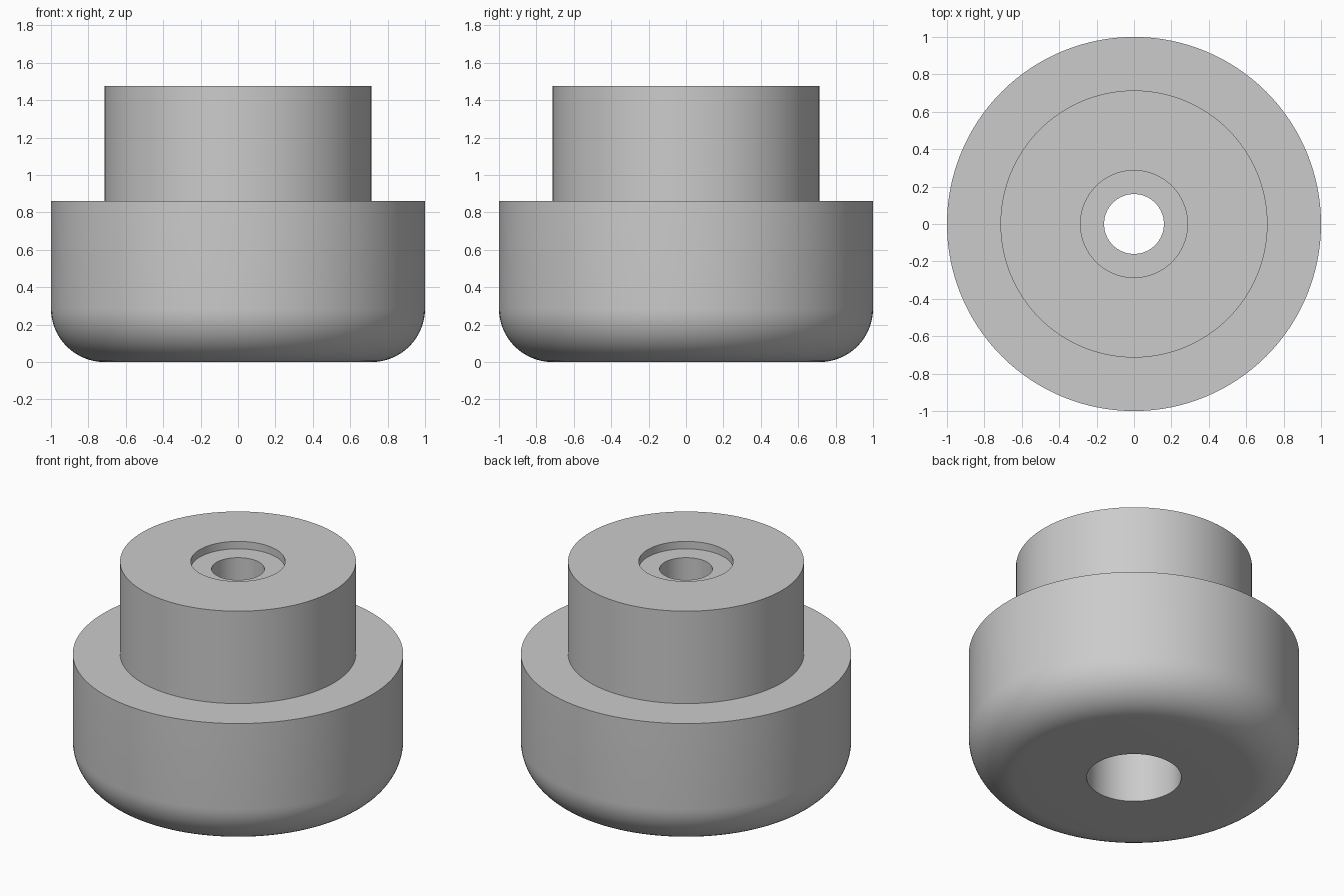
import bpy, bmesh, math

cube = bpy.data.objects.get("Cube")
if cube:
    bpy.data.objects.remove(cube, do_unlink=True)

# Key sizes
SEGMENTS = 128
BASE_R, BOSS_R, BORE_R, HOLE_R = 1.0, 0.714, 0.286, 0.16
BASE_TOP, TOP = 0.86, 1.477
RECESS_FLOOR = TOP - 0.05
BORE_TOP = 0.86
FILLET = 0.286

# Rounded lower edge of the base, from underside to side wall
fillet = []
for i in range(17):
    a = math.pi / 2 * i / 16
    fillet.append((BASE_R - FILLET + FILLET * math.sin(a),
                   FILLET - FILLET * math.cos(a)))

# Closed section: outside going up, then down through the stepped hole
profile = [(BORE_R, 0)] + fillet + [
    (BASE_R, BASE_TOP), (BOSS_R, BASE_TOP), (BOSS_R, TOP),
    (BORE_R, TOP), (BORE_R, RECESS_FLOOR), (HOLE_R, RECESS_FLOOR),
    (HOLE_R, BORE_TOP), (BORE_R, BORE_TOP)]

# Spin the section around z
bm = bmesh.new()
rings = []
for s in range(SEGMENTS):
    t = 2 * math.pi * s / SEGMENTS
    rings.append([bm.verts.new((r * math.cos(t), r * math.sin(t), z))
                  for r, z in profile])
n = len(profile)
for s in range(SEGMENTS):
    a, b = rings[s], rings[(s + 1) % SEGMENTS]
    for i in range(n):
        j = (i + 1) % n
        bm.faces.new((a[i], b[i], b[j], a[j]))
bmesh.ops.recalc_face_normals(bm, faces=bm.faces[:])
mesh = bpy.data.meshes.new("stepped_foot")
bm.to_mesh(mesh)
bm.free()

foot = bpy.data.objects.new("stepped_foot", mesh)
bpy.context.collection.objects.link(foot)

# Plain grey material
grey = bpy.data.materials.new("light_grey")
grey.use_nodes = True
colour = (0.6, 0.6, 0.6, 1)
grey.diffuse_color = colour
grey.node_tree.nodes["Principled BSDF"].inputs["Base Color"].default_value = colour
mesh.materials.append(grey)

# Smooth walls, sharp rims
bpy.ops.object.select_all(action="DESELECT")
foot.select_set(True)
bpy.context.view_layer.objects.active = foot
bpy.ops.object.shade_smooth_by_angle(angle=math.radians(30))
